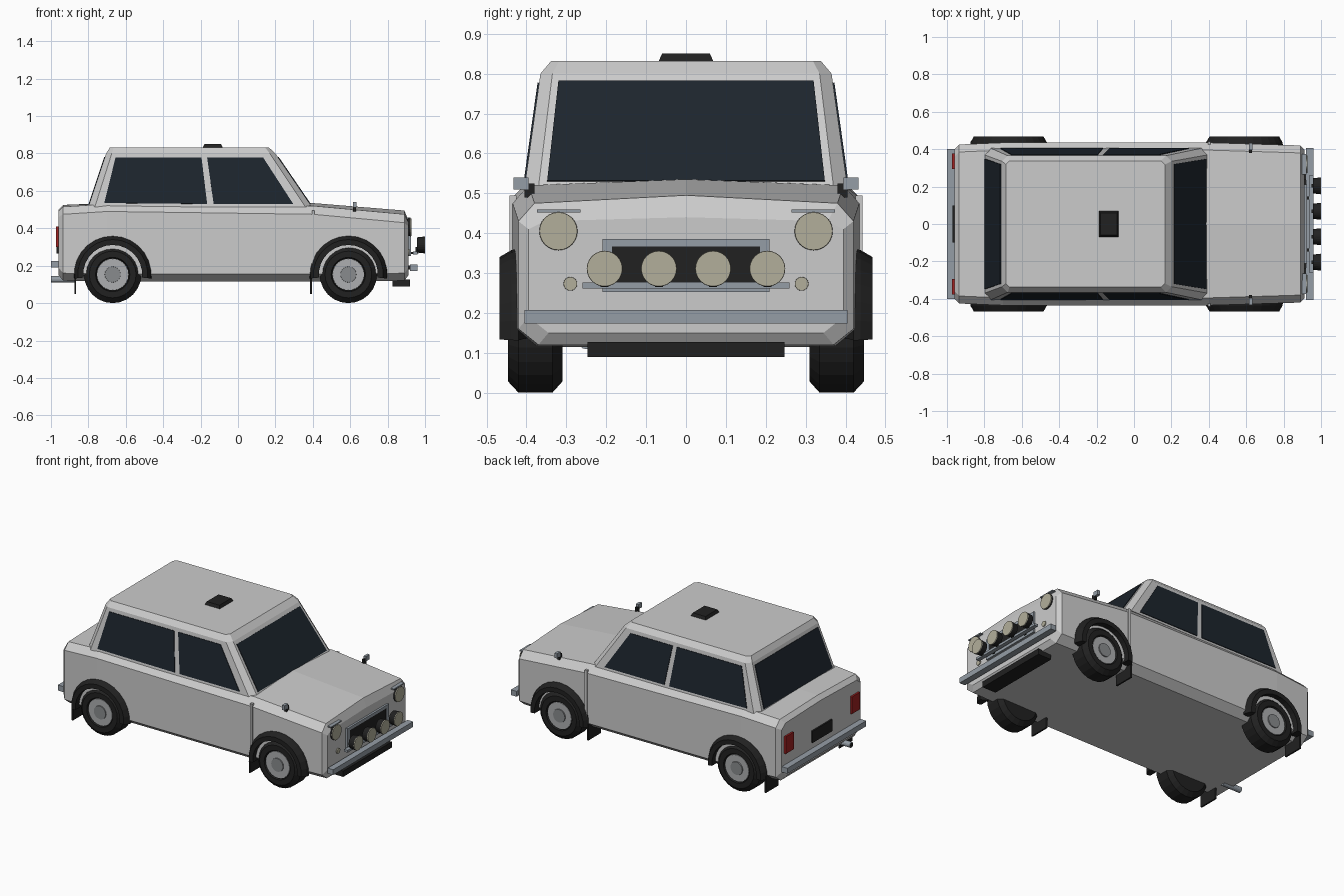
import bpy, bmesh, math
from mathutils import Vector

if "Cube" in bpy.data.objects:
    bpy.data.objects.remove(bpy.data.objects["Cube"])


def mat(name, r, g, b):
    m = bpy.data.materials.new(name)
    m.diffuse_color = (r, g, b, 1)
    m.use_nodes = True
    m.node_tree.nodes["Principled BSDF"].inputs["Base Color"].default_value = m.diffuse_color
    return m


BLACK = mat("black", 0.015, 0.015, 0.015)
GLASS = mat("glass", 0.012, 0.018, 0.026)
CHROME = mat("chrome", 0.30, 0.34, 0.38)
CREAM = mat("lens", 0.45, 0.43, 0.33)
RED = mat("red", 0.35, 0.015, 0.015)
RIM = mat("rim", 0.42, 0.43, 0.44)
HUB = mat("hub", 0.25, 0.26, 0.27)


def finish(name, bm, m=None):
    bmesh.ops.recalc_face_normals(bm, faces=bm.faces)
    me = bpy.data.meshes.new(name)
    bm.to_mesh(me)
    bm.free()
    ob = bpy.data.objects.new(name, me)
    bpy.context.collection.objects.link(ob)
    if m:
        me.materials.append(m)
    return ob


def loft(name, rings, m=None, closed=False):
    """Skin equal-length rings of points; cap the ends unless closed."""
    bm = bmesh.new()
    vs = [[bm.verts.new(p) for p in r] for r in rings]
    n = len(vs[0])
    pairs = list(zip(vs, vs[1:])) + ([(vs[-1], vs[0])] if closed else [])
    for a, b in pairs:
        for i in range(n):
            j = (i + 1) % n
            bm.faces.new((a[i], a[j], b[j], b[i]))
    if not closed:
        bm.faces.new(vs[0])
        bm.faces.new(vs[-1])
    return finish(name, bm, m)


def box(name, x0, x1, y0, y1, z0, z1, m=None, taper=0.0):
    t = taper
    return loft(name, [[(x0 + k, y0 + k, z), (x1 - k, y0 + k, z), (x1 - k, y1 - k, z), (x0 + k, y1 - k, z)]
                       for z, k in ((z0, 0), (z1, t))], m)


def disc(name, axis, c, prof, m, n=24):
    """Stack of (offset, radius) circles along the x or y axis."""
    rings = []
    for o, r in prof:
        ring = []
        for i in range(n):
            a = 2 * math.pi * i / n
            u, v = r * math.cos(a), r * math.sin(a)
            ring.append((c[0] + o, c[1] + u, c[2] + v) if axis == 'x' else (c[0] + u, c[1] + o, c[2] + v))
        rings.append(ring)
    return loft(name, rings, m)


def pane(name, pts, normal, m=GLASS, t=0.004):
    d = Vector(normal).normalized() * t
    return loft(name, [[Vector(p) - d for p in pts], [Vector(p) + d for p in pts]], m)


# Lower body: cross-sections from tail to nose
def section(x, w, zb, zs, zt, zc):
    half = [(w - 0.05, zb), (w, zb + 0.04), (w, zs), (w - 0.04, zt)]
    return ([(x, y, z) for y, z in half] + [(x, 0, zc)]
            + [(x, -y, z) for y, z in reversed(half)])


loft("body", [section(*s) for s in (
    (-0.96, 0.40, 0.15, 0.46, 0.49, 0.50),
    (-0.935, 0.425, 0.12, 0.475, 0.515, 0.525),
    (-0.70, 0.435, 0.115, 0.49, 0.53, 0.535),
    (0.40, 0.435, 0.115, 0.475, 0.52, 0.535),
    (0.89, 0.42, 0.12, 0.43, 0.475, 0.495),
    (0.912, 0.395, 0.15, 0.41, 0.43, 0.44))])


# Cabin: three chamfered rings
def cabin_ring(x0, x1, y, z, c):
    return [(x0, -y + c, z), (x0 + c, -y, z), (x1 - c, -y, z), (x1, -y + c, z),
            (x1, y - c, z), (x1 - c, y, z), (x0 + c, y, z), (x0, y - c, z)]


loft("cabin", [cabin_ring(-0.80, 0.395, 0.405, 0.515, 0.035),
               cabin_ring(-0.705, 0.20, 0.365, 0.80, 0.03),
               cabin_ring(-0.685, 0.165, 0.338, 0.832, 0.02)])


# Glass
def lerp_z(a, b, z):
    return a + (b - a) * (z - 0.515) / 0.285


for nm, a, b, nrm in (("windscreen", 0.395, 0.20, (0.285, 0, 0.195)),
                      ("rear_window", -0.80, -0.705, (-0.285, 0, 0.095))):
    pane(nm, [(lerp_z(a, b, z), y, z) for y, z in
              ((-0.348, 0.53), (0.348, 0.53), (0.32, 0.78), (-0.32, 0.78))], nrm)
for s in (-1, 1):
    for nm, pts in (("rear_side_window", ((-0.715, 0.535), (-0.165, 0.53), (-0.195, 0.777), (-0.655, 0.777))),
                    ("front_side_window", ((-0.13, 0.53), (0.295, 0.53), (0.135, 0.777), (-0.165, 0.777)))):
        pane(nm, [(x, s * lerp_z(0.405, 0.365, z), z) for x, z in pts], (0, s * 0.285, 0.04))

# Roof vent
box("roof_vent", -0.19, -0.08, -0.07, 0.07, 0.828, 0.85, BLACK, 0.01)

# Wheels, arch flares and mud flaps
for x in (-0.67, 0.59):
    for s in (-1, 1):
        c = (x, 0, 0.153)
        disc("tyre", 'y', c, [(s * o, r) for o, r in (
            (0.31, 0.125), (0.335, 0.153), (0.42, 0.153), (0.446, 0.125), (0.446, 0.092), (0.436, 0.088))], BLACK)
        disc("rim", 'y', c, [(s * 0.42, 0.088), (s * 0.44, 0.084)], RIM)
        disc("hub", 'y', c, [(s * 0.42, 0.045), (s * 0.446, 0.042)], HUB, 16)
        rings = []
        for i in range(15):
            a = math.radians(-6 + 192 * i / 14)
            rings.append([(x + r * math.cos(a), s * y, 0.153 + r * math.sin(a)) for r, y in
                          ((0.158, 0.40), (0.208, 0.42), (0.205, 0.437), (0.187, 0.468), (0.158, 0.468))])
        loft("arch_flare", rings, BLACK)
        y0, y1 = sorted((s * 0.31, s * 0.44))
        xm = x - 0.20
        box("mud_flap", xm - 0.005, xm + 0.005, y0, y1, 0.048, 0.155, BLACK)

# Door seam strips, fender mirrors
for s in (-1, 1):
    y0, y1 = sorted((s * 0.425, s * 0.442))
    box("seam_strip", 0.395, 0.41, y0, y1, 0.15, 0.495)
    y0, y1 = sorted((s * 0.38, s * 0.405))
    box("mirror_stalk", 0.615, 0.63, y0, y1, 0.49, 0.525, BLACK)
    y0, y1 = sorted((s * 0.395, s * 0.432))
    box("mirror", 0.615, 0.633, y0, y1, 0.51, 0.54, CHROME)


# Lamps
def lamp(name, x0, x1, y, z, r):
    disc(name + "_housing", 'x', (0, y, z), [(x0, r * 0.9), (x1 - 0.004, r)], BLACK)
    disc(name + "_lens", 'x', (0, y, z), [(x1 - 0.004, r), (x1, r * 0.98)], CREAM)


for s in (-1, 1):
    lamp("headlight", 0.89, 0.927, s * 0.32, 0.405, 0.048)
    disc("indicator", 'x', (0, s * 0.29, 0.273), [(0.90, 0.018), (0.918, 0.017)], CREAM, 16)
    y0, y1 = sorted((s * 0.265, s * 0.373))
    box("headlight_brow", 0.885, 0.922, y0, y1, 0.452, 0.459, CHROME)
    for y in (0.068, 0.204):
        lamp("spot_lamp", 0.957, 1.0, s * y, 0.311, 0.045)
        box("spot_bracket", 0.95, 0.965, s * y - 0.01, s * y + 0.01, 0.265, 0.30, BLACK)
    y0, y1 = sorted((s * 0.295, s * 0.376))
    box("tail_light", -0.972, -0.95, y0, y1, 0.30, 0.41, RED)
    for nm, a, b, z in (("front", 0.90, 0.945, 0.18), ("rear", -0.98, -0.94, 0.197)):
        box(nm + "_bumper_mount", a, b, s * 0.25 - 0.015, s * 0.25 + 0.015, z, z + 0.02, BLACK)
    box("lamp_bar_mount", 0.90, 0.94, s * 0.14 - 0.008, s * 0.14 + 0.008, 0.262, 0.274, BLACK)

# Nose: grille, lamp bar, bumper, skid plate
box("grille", 0.90, 0.922, -0.186, 0.186, 0.278, 0.367, BLACK)
box("grille_surround_top", 0.90, 0.925, -0.21, 0.21, 0.367, 0.386, CHROME)
box("grille_surround_bottom", 0.90, 0.925, -0.21, 0.21, 0.252, 0.278, CHROME)
for s in (-1, 1):
    y0, y1 = sorted((s * 0.186, s * 0.21))
    box("grille_surround_side", 0.90, 0.925, y0, y1, 0.278, 0.367, CHROME)
box("lamp_bar", 0.935, 0.96, -0.26, 0.26, 0.261, 0.276, CHROME)
box("front_bumper", 0.92, 0.96, -0.405, 0.405, 0.173, 0.207, CHROME)
box("skid_plate", 0.825, 0.92, -0.247, 0.247, 0.09, 0.127, BLACK)

# Tail: bumper, plate, exhaust
box("rear_bumper", -1.0, -0.957, -0.40, 0.40, 0.19, 0.225, CHROME)
box("number_plate", -0.97, -0.95, -0.10, 0.10, 0.265, 0.34, BLACK)
disc("exhaust", 'x', (0, -0.25, 0.127), [(-1.0, 0.018), (-0.87, 0.018)], CHROME, 12)
disc("exhaust_bore", 'x', (0, -0.25, 0.127), [(-1.001, 0.013), (-0.99, 0.013)], BLACK, 12)
